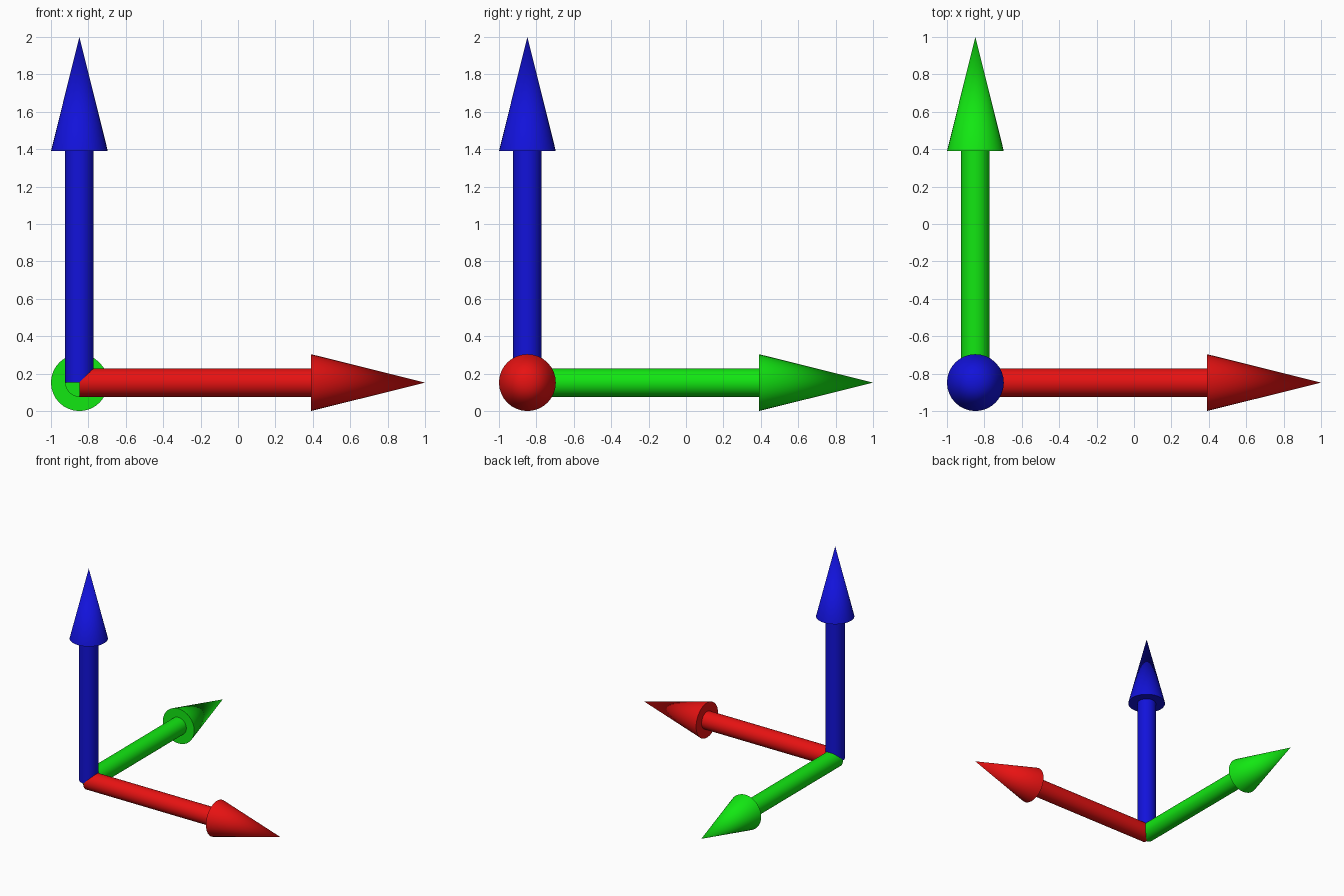
import bpy
import math
from mathutils import Vector, Matrix

cube = bpy.data.objects.get("Cube")
if cube:
    bpy.data.objects.remove(cube, do_unlink=True)

ORIGIN = Vector((-0.848, -0.848, 0.152))
SHAFT_RADIUS, HEAD_RADIUS = 0.076, 0.152
SHAFT_LENGTH, HEAD_LENGTH = 1.238, 0.61
SIDES = 32


def make_material(name, color):
    mat = bpy.data.materials.new(name)
    mat.use_nodes = True
    mat.diffuse_color = color
    mat.node_tree.nodes["Principled BSDF"].inputs["Base Color"].default_value = color
    return mat


def finish(name, mat, matrix):
    obj = bpy.context.object
    obj.name = name
    obj.data.transform(matrix)
    obj.data.materials.append(mat)
    bpy.ops.object.shade_smooth_by_angle(angle=math.radians(30))


def make_arrow(name, rotation, mat):
    place = Matrix.Translation(ORIGIN) @ rotation
    # Shaft, starting at the shared corner
    bpy.ops.mesh.primitive_cylinder_add(vertices=SIDES, radius=SHAFT_RADIUS, depth=SHAFT_LENGTH)
    finish(name + "_shaft", mat, place @ Matrix.Translation((0, 0, SHAFT_LENGTH / 2)))
    # Pointed head
    bpy.ops.mesh.primitive_cone_add(vertices=SIDES, radius1=HEAD_RADIUS, radius2=0, depth=HEAD_LENGTH)
    finish(name + "_head", mat, place @ Matrix.Translation((0, 0, SHAFT_LENGTH + HEAD_LENGTH / 2)))


quarter = math.pi / 2
make_arrow("x_arrow", Matrix.Rotation(quarter, 4, "Y"), make_material("red", (0.8, 0.006, 0.006, 1)))
make_arrow("y_arrow", Matrix.Rotation(-quarter, 4, "X"), make_material("green", (0.006, 0.8, 0.006, 1)))
make_arrow("z_arrow", Matrix.Identity(4), make_material("blue", (0.006, 0.006, 0.7, 1)))
